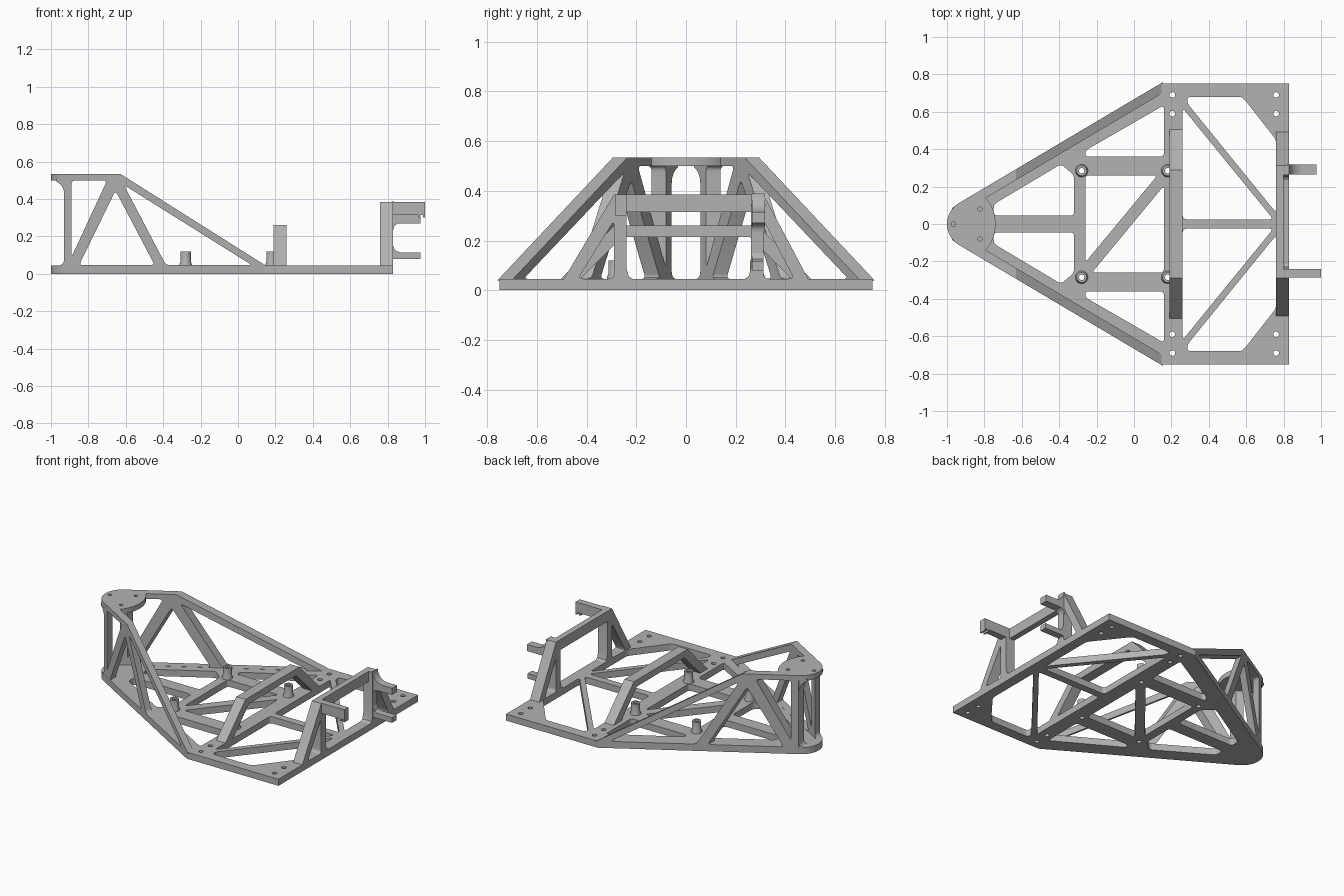
import bpy, bmesh, math
from mathutils import Matrix, Vector

if "Cube" in bpy.data.objects:
    bpy.data.objects.remove(bpy.data.objects["Cube"])

mat = bpy.data.materials.new("plain_grey")
mat.diffuse_color = (0.45, 0.45, 0.45, 1)
mat.use_nodes = True
mat.node_tree.nodes["Principled BSDF"].inputs["Base Color"].default_value = mat.diffuse_color

# local (a, b, c) -> world; c is the extrusion direction
FLAT = Matrix.Identity(4)
YZ = Matrix(((0, 0, 1, 0), (1, 0, 0, 0), (0, 1, 0, 0), (0, 0, 0, 1)))
XZ = Matrix(((1, 0, 0, 0), (0, 0, 1, 0), (0, 1, 0, 0), (0, 0, 0, 1)))
SLOPE, Y0 = 0.593, 0.667                      # slanted outer edge: y = Y0 + SLOPE * x


def edge(x, inset=0.0):
    return Y0 + SLOPE * x - inset


def flip(loop):
    return [(x, -y) for x, y in loop]


def circle(x, y, r, n=16):
    return [(x + r * math.cos(2 * math.pi * i / n), y + r * math.sin(2 * math.pi * i / n)) for i in range(n)]


def arc(x, y, r, a0, a1, n=12):
    angles = [math.radians(a0 + (a1 - a0) * i / n) for i in range(n + 1)]
    return [(x + r * math.cos(a), y + r * math.sin(a)) for a in angles]


def rounded(loop, r=0.022, n=4):
    """Soften every corner of a polygon."""
    out = []
    for i, p in enumerate(loop):
        p = Vector(p)
        ends = []
        for q in (loop[i - 1], loop[(i + 1) % len(loop)]):
            d = Vector(q) - p
            ends.append(p + d.normalized() * min(r, d.length * 0.45))
        for k in range(n + 1):
            t = k / n
            out.append(tuple(ends[0] * (1 - t) ** 2 + p * 2 * t * (1 - t) + ends[1] * t * t))
    return out


def finish(name, bm):
    bmesh.ops.remove_doubles(bm, verts=bm.verts, dist=1e-5)
    bmesh.ops.recalc_face_normals(bm, faces=bm.faces)
    me = bpy.data.meshes.new(name)
    bm.to_mesh(me)
    bm.free()
    me.materials.clear()
    me.materials.append(mat)
    ob = bpy.data.objects.new(name, me)
    bpy.context.collection.objects.link(ob)
    bpy.ops.object.select_all(action='DESELECT')
    ob.select_set(True)
    bpy.context.view_layer.objects.active = ob
    bpy.ops.object.shade_smooth_by_angle(angle=math.radians(30))
    return ob


def plate(name, outer, holes, c0, c1, frame=FLAT):
    """Extrude an outline with openings from c0 to c1."""
    cu = bpy.data.curves.new(name, 'CURVE')
    cu.dimensions = '2D'
    cu.fill_mode = 'BOTH'
    cu.extrude = abs(c1 - c0) / 2
    for loop in [outer] + holes:
        s = cu.splines.new('POLY')
        s.points.add(len(loop) - 1)
        for pt, (a, b) in zip(s.points, loop):
            pt.co = (a, b, 0, 1)
        s.use_cyclic_u = True
    tmp = bpy.data.objects.new(name + "_tmp", cu)
    bpy.context.collection.objects.link(tmp)
    bpy.context.view_layer.update()
    me = bpy.data.meshes.new_from_object(tmp.evaluated_get(bpy.context.evaluated_depsgraph_get()))
    bm = bmesh.new()
    bm.from_mesh(me)
    bm.transform(frame @ Matrix.Translation((0, 0, (c0 + c1) / 2)))
    bpy.data.objects.remove(tmp)
    bpy.data.curves.remove(cu)
    bpy.data.meshes.remove(me)
    return finish(name, bm)


# Base frame with its openings
nose = arc(-0.87, 0, 0.13, 121, 239)
base = nose + [(0.14, -0.75), (0.83, -0.75), (0.83, 0.75), (0.14, 0.75)]
side_openings = [
    [(-0.75, edge(-0.75, 0.117)), (-0.39, 0.32), (-0.32, 0.26), (-0.32, 0.045), (-0.75, 0.045)],
    [(-0.26, 0.36), (0.16, 0.36), (0.16, 0.635), (-0.26, 0.393)],
    [(0.285, 0.68), (0.58, 0.68), (0.76, 0.45), (0.76, 0.06), (0.285, 0.645)],
    [(0.26, 0.025), (0.26, 0.62), (0.745, 0.025)],
]
openings = [rounded(l) for l in side_openings] + [rounded(flip(l)) for l in side_openings]
openings += [rounded([(-0.26, 0.26), (0.125, 0.26), (-0.26, -0.205)]),
             rounded([(0.16, -0.26), (0.16, 0.205), (-0.225, -0.26)])]
for s in (1, -1):
    openings += [circle(x, s * y, 0.015) for x in (0.205, 0.76) for y in (0.59, 0.69)]
    openings += [circle(x, s * 0.285, 0.015) for x in (-0.28, 0.18)]
plate("base_frame", base, openings, 0, 0.045)

# Nose top plate
top = nose + [(-0.80, -edge(-0.80))] + arc(-0.957, 0, 0.217, -46, 46) + [(-0.80, edge(-0.80))]
plate("nose_plate", top, [circle(x, y, 0.012) for x, y in ((-0.965, 0), (-0.825, 0.08), (-0.825, -0.08))],
      0.5, 0.535)

# Slanted side trusses
outline = [(-0.93, 0.04), (-0.93, 0.535), (-0.63, 0.535), (0.155, 0.04)]
bays = [[(-0.89, 0.09), (-0.89, 0.5), (-0.70, 0.5)],
        [(-0.85, 0.046), (-0.445, 0.046), (-0.655, 0.445)],
        [(-0.385, 0.046), (0.075, 0.046), (-0.61, 0.475)]]
gussets = {"upper": arc(-1.0, 0.43, 0.07, 0, 68, 6) + [(-0.974, 0.51), (-0.92, 0.51)],
           "lower": arc(-0.96, 0.075, 0.03, 0, -90, 6) + [(-0.96, 0.04), (-0.92, 0.04)]}
for side, s in (("left", 1), ("right", -1)):
    # shear so the flat truss follows the slanted base edge
    frame = Matrix(((1, 0, 0, 0), (s * SLOPE, 0, -s, s * Y0), (0, 1, 0, 0), (0, 0, 0, 1)))
    plate(side + "_truss", outline, [rounded(b) for b in bays], 0.0, 0.058, frame)
    for level, shape in gussets.items():
        plate(f"{side}_{level}_nose_gusset", shape, [], 0.004, 0.058, frame)

# Middle hoop
hoop = [(-0.51, 0.04), (-0.29, 0.26), (0.29, 0.26), (0.51, 0.04),
        (0.43, 0.04), (0.255, 0.215), (-0.255, 0.215), (-0.43, 0.04)]
plate("middle_hoop", hoop, [], 0.19, 0.26, YZ)

# Rear braced posts and their rail
for side, s, p in (("left", 1, 0.262), ("right", -1, 0.24)):
    post = [(p - 0.035, 0.04), (p - 0.01, 0.055), (p, 0.09), (p, 0.385), (p + 0.05, 0.385), (0.495, 0.04)]
    gap = rounded([(p + 0.05, 0.046), (p + 0.05, 0.28), (0.435, 0.046)])
    plate(side + "_rear_post", [(s * a, b) for a, b in post], [[(s * a, b) for a, b in gap]], 0.76, 0.83, YZ)
plate("rear_rail", [(-0.25, 0.315), (0.27, 0.315), (0.27, 0.385), (-0.25, 0.385)], [], 0.76, 0.80, YZ)

# Rear mounting arms
plate("right_arm", [(0.82, 0.315), (0.965, 0.315), (0.965, 0.30), (0.975, 0.30), (0.975, 0.315),
                    (0.99, 0.315), (0.99, 0.30), (1.0, 0.30), (1.0, 0.385), (0.82, 0.385)],
      [], -0.285, -0.24, XZ)
scoop = arc(0.905, 0.39, 0.075, 180, 270, 6)
under = arc(0.865, 0.235, 0.035, 90, 180, 6)
plate("left_upper_arm", [(0.82, 0.385)] + scoop + [(0.975, 0.315), (0.975, 0.27)] + under + [(0.82, 0.235)],
      [], 0.265, 0.318, XZ)
plate("left_lower_arm", [(0.82, 0.08), (0.975, 0.08), (0.975, 0.115), (0.865, 0.115),
                         (0.84, 0.125), (0.83, 0.15), (0.82, 0.15)], [], 0.265, 0.312, XZ)

# Hollow standoffs
profile = [(0.015, 0.03), (0.034, 0.03), (0.034, 0.05), (0.028, 0.065), (0.028, 0.12), (0.015, 0.12)]
for i, (x, y) in enumerate((x, y) for x in (-0.28, 0.18) for y in (-0.285, 0.285)):
    bm = bmesh.new()
    vs = [bm.verts.new((x + r, y, z)) for r, z in profile]
    es = [bm.edges.new((vs[k - 1], vs[k])) for k in range(len(vs))]
    bmesh.ops.spin(bm, geom=vs + es, cent=(x, y, 0), axis=(0, 0, 1), angle=2 * math.pi, steps=20)
    finish(f"standoff_{i + 1}", bm)
